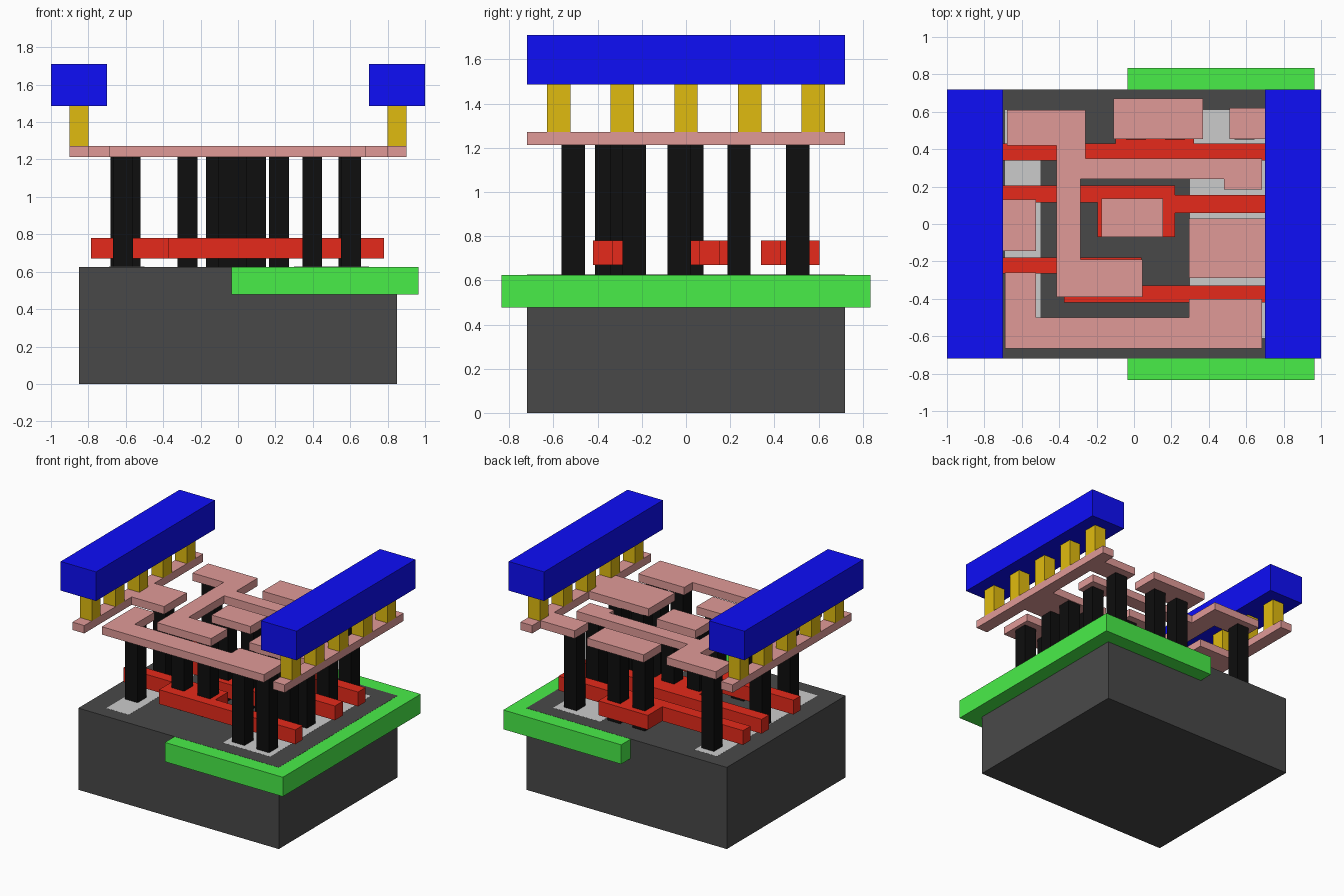
import bpy, bmesh


def material(name, rgb):
    """Flat colour given as display values, stored as linear."""
    m = bpy.data.materials.new(name)
    lin = [c / 12.92 if c <= 0.04 else ((c + 0.055) / 1.055) ** 2.4 for c in rgb]
    m.diffuse_color = (*lin, 1)
    return m


DARK = material("dark_grey", (0.285, 0.285, 0.285))
LIGHT = material("light_grey", (0.76, 0.76, 0.76))
GREEN = material("green", (0.285, 0.93, 0.285))
RED = material("red", (0.9, 0.165, 0.105))
BLACK = material("black", (0.055, 0.055, 0.055))
PINK = material("pink", (0.88, 0.605, 0.595))
GOLD = material("gold", (0.88, 0.735, 0.06))
BLUE = material("blue", (0.055, 0.055, 0.97))


def prism(name, outline, z0, z1, mat):
    """Extrude a flat outline from z0 to z1."""
    bm = bmesh.new()
    face = bm.faces.new([bm.verts.new((x, y, z0)) for x, y in outline])
    ext = bmesh.ops.extrude_face_region(bm, geom=[face])
    top = [v for v in ext["geom"] if isinstance(v, bmesh.types.BMVert)]
    bmesh.ops.translate(bm, vec=(0, 0, z1 - z0), verts=top)
    bmesh.ops.recalc_face_normals(bm, faces=bm.faces)
    me = bpy.data.meshes.new(name)
    bm.to_mesh(me)
    bm.free()
    me.materials.append(mat)
    ob = bpy.data.objects.new(name, me)
    bpy.context.collection.objects.link(ob)
    return ob


def box(name, x0, x1, y0, y1, z0, z1, mat):
    return prism(name, [(x0, y0), (x1, y0), (x1, y1), (x0, y1)], z0, z1, mat)


# substrate, well and the two diffusion strips flush with its top
box("substrate", -0.85, 0.85, -0.72, 0.72, 0, 0.626, DARK)
box("well", -0.035, 0.965, -0.835, 0.835, 0.477, 0.625, GREEN)
box("left_diffusion", -0.69, -0.5, -0.61, 0.61, 0.5, 0.6265, LIGHT)
box("right_diffusion", 0.3, 0.7, -0.61, 0.61, 0.5, 0.6265, LIGHT)

# gate bars, each with a landing pad
Z = (0.67, 0.78)
prism("back_gate", [(-0.785, 0.34), (0.78, 0.34), (0.78, 0.43), (0.32, 0.43),
                    (0.32, 0.605), (-0.1, 0.605), (-0.1, 0.43), (-0.785, 0.43)], *Z, RED)
prism("middle_gate", [(-0.785, 0.115), (-0.195, 0.115), (-0.195, -0.07), (0.22, -0.07),
                      (0.22, 0.06), (0.78, 0.06), (0.78, 0.155), (0.22, 0.155),
                      (0.22, 0.205), (-0.785, 0.205)], *Z, RED)
prism("front_gate", [(-0.785, -0.265), (-0.375, -0.265), (-0.375, -0.42),
                     (0.78, -0.42), (0.78, -0.33), (0.04, -0.33), (0.04, -0.18),
                     (-0.785, -0.18)], *Z, RED)

# contact pillars, by centre
contacts = [(-0.615, -0.36), (0.397, -0.51), (0.605, -0.51),
            (0.397, -0.235), (0.59, -0.235), (0.397, -0.03), (0.59, -0.03),
            (-0.63, 0.0), (-0.575, 0.505), (0.59, 0.505), (0.59, 0.24),
            (-0.27, -0.29), (-0.05, -0.29),
            (-0.118, 0.027), (0.098, 0.027), (0.01, 0.505), (0.22, 0.505)]
for x, y in contacts:
    box("contact_pillar", x - 0.053, x + 0.053, y - 0.053, y + 0.053, 0.626, 1.212, BLACK)

# lower metal wiring
Z = (1.212, 1.272)
prism("signal_wire", [(-0.68, 0.42), (-0.415, 0.42), (-0.415, -0.39), (0.045, -0.39),
                      (0.045, -0.19), (-0.285, -0.19), (-0.285, 0.24), (0.48, 0.24),
                      (0.48, 0.185), (0.685, 0.185), (0.685, 0.35), (-0.26, 0.35),
                      (-0.26, 0.61), (-0.68, 0.61)], *Z, PINK)
prism("front_wire", [(-0.69, -0.665), (0.685, -0.665), (0.685, -0.4), (0.295, -0.4),
                     (0.295, -0.5), (-0.525, -0.5), (-0.525, -0.26), (-0.69, -0.26)], *Z, PINK)
box("back_pad", -0.11, 0.37, 0.455, 0.67, *Z, PINK)
box("middle_pad", -0.175, 0.155, -0.07, 0.135, *Z, PINK)
prism("left_wire", [(-0.9, -0.72), (-0.8, -0.72), (-0.8, -0.145), (-0.525, -0.145),
                    (-0.525, 0.13), (-0.8, 0.13), (-0.8, 0.72), (-0.9, 0.72)], *Z, PINK)
prism("right_wire", [(0.9, -0.72), (0.9, 0.72), (0.8, 0.72), (0.8, 0.62), (0.51, 0.62),
                     (0.51, 0.455), (0.8, 0.455), (0.8, 0.03), (0.295, 0.03),
                     (0.295, -0.29), (0.8, -0.29), (0.8, -0.72)], *Z, PINK)

# power rails and the vias that carry them
for side, s in (("left", -1), ("right", 1)):
    box(side + "_power_rail", s * 0.7, s * 1.0, -0.72, 0.72, 1.487, 1.71, BLUE)
    for i in range(-2, 3):
        y = i * 0.288
        box(side + "_via", s * 0.8, s * 0.9, y - 0.053, y + 0.053, 1.272, 1.487, GOLD)
